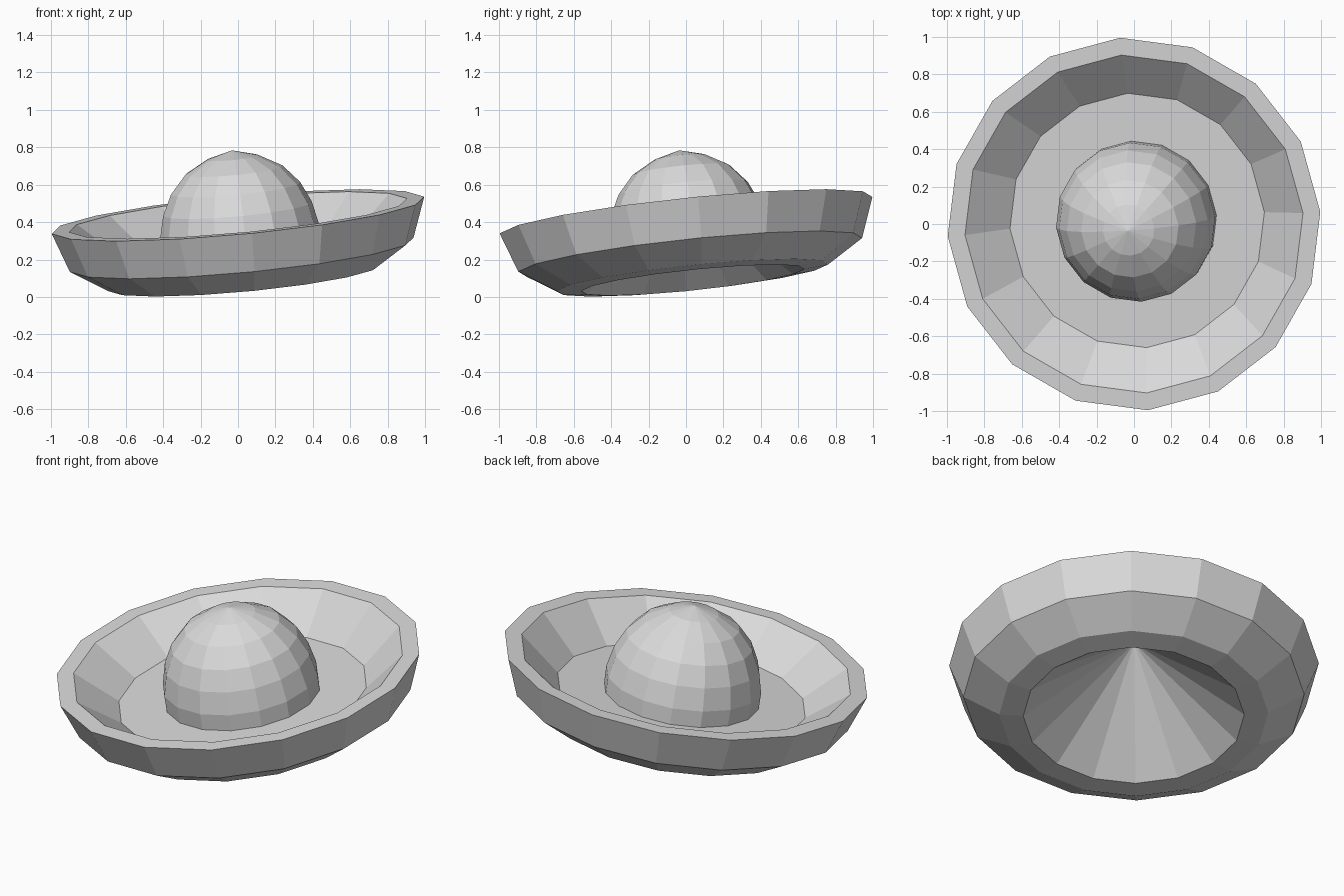
import bpy
import bmesh
import math
from mathutils import Matrix, Vector

if "Cube" in bpy.data.objects:
    bpy.data.objects.remove(bpy.data.objects["Cube"], do_unlink=True)

SIDES = 16
RIM_CENTRE = Vector((0, 0, 0.437))
AXIS = Vector((-0.093, -0.1045, 1)).normalized()

# Whole body leans, pivoting on the centre of the rim
tilt = Vector((0, 0, 1)).rotation_difference(AXIS).to_matrix().to_4x4()
PLACE = Matrix.Translation(RIM_CENTRE) @ tilt @ Matrix.Rotation(math.radians(4), 4, 'Z')

grey = bpy.data.materials.new("light_grey")
grey.use_nodes = True
colour = (0.7, 0.7, 0.7, 1)
grey.diffuse_color = colour
grey.node_tree.nodes["Principled BSDF"].inputs["Base Color"].default_value = colour


def lathe(name, profile):
    """Turn (radius, height) points about the leaning axis, flat shaded."""
    bm = bmesh.new()
    rings = []
    for r, h in profile:
        if r == 0:
            rings.append([bm.verts.new((0, 0, h))] * SIDES)
        else:
            rings.append([bm.verts.new((r * math.cos(a), r * math.sin(a), h))
                          for a in (math.tau * j / SIDES for j in range(SIDES))])
    for low, high in zip(rings, rings[1:]):
        for j in range(SIDES):
            k = (j + 1) % SIDES
            corners = [low[j], low[k], high[k], high[j]]
            bm.faces.new(list(dict.fromkeys(corners)))
    bm.transform(PLACE)
    mesh = bpy.data.meshes.new(name)
    bm.to_mesh(mesh)
    bm.free()
    mesh.materials.append(grey)
    obj = bpy.data.objects.new(name, mesh)
    bpy.context.collection.objects.link(obj)
    return obj


# Brim: hollow cone underneath, faceted outer wall, flat lip, sunken floor
lathe("brim", [(0, 0.15), (0.6, -0.35), (0.73, -0.337), (0.925, -0.214),
               (1.003, 0), (0.91, 0), (0.685, -0.185), (0.427, -0.185)])

# Crown: faceted dome standing on the floor of the brim
lathe("crown", [(0.427, -0.185), (0.428, -0.09), (0.40, 0.035), (0.348, 0.145),
                (0.262, 0.243), (0.138, 0.312), (0, 0.35)])
